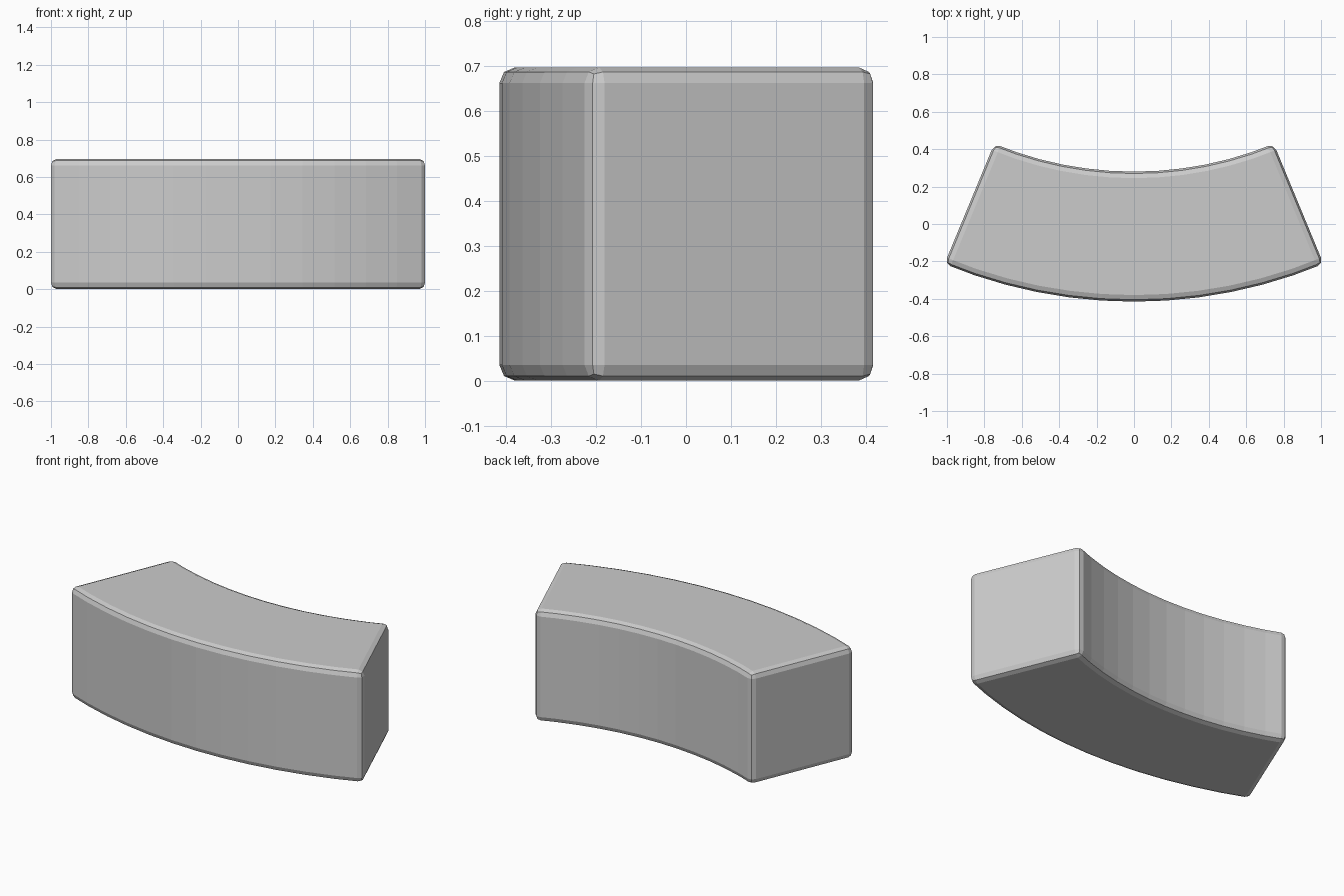
import bpy, bmesh, math

if "Cube" in bpy.data.objects:
    bpy.data.objects.remove(bpy.data.objects["Cube"])

R_OUT, R_IN, HEIGHT = 2.648, 1.953, 0.697
HALF = math.radians(22.5)
SEGS = 12
CY = R_OUT - 0.415          # arc centre, behind the block


def arc(radius):
    pts = []
    for i in range(SEGS + 1):
        a = -HALF + 2 * HALF * i / SEGS
        pts.append((radius * math.sin(a), CY - radius * math.cos(a)))
    return pts


# Curved block: strip of quads between two arcs, extruded upward
bm = bmesh.new()
outer = [bm.verts.new((x, y, 0)) for x, y in arc(R_OUT)]
inner = [bm.verts.new((x, y, 0)) for x, y in arc(R_IN)]
faces = [bm.faces.new((outer[i], outer[i + 1], inner[i + 1], inner[i]))
         for i in range(SEGS)]
ext = bmesh.ops.extrude_face_region(bm, geom=faces, use_keep_orig=True)
top = [v for v in ext["geom"] if isinstance(v, bmesh.types.BMVert)]
bmesh.ops.translate(bm, verts=top, vec=(0, 0, HEIGHT))
bmesh.ops.recalc_face_normals(bm, faces=bm.faces)
mesh = bpy.data.meshes.new("curved_block")
bm.to_mesh(mesh)
bm.free()
block = bpy.data.objects.new("curved_block", mesh)
bpy.context.collection.objects.link(block)

# Softened edges
bevel = block.modifiers.new("edge_bevel", "BEVEL")
bevel.width = 0.035
bevel.segments = 2
bevel.limit_method = "ANGLE"
bevel.angle_limit = math.radians(40)
